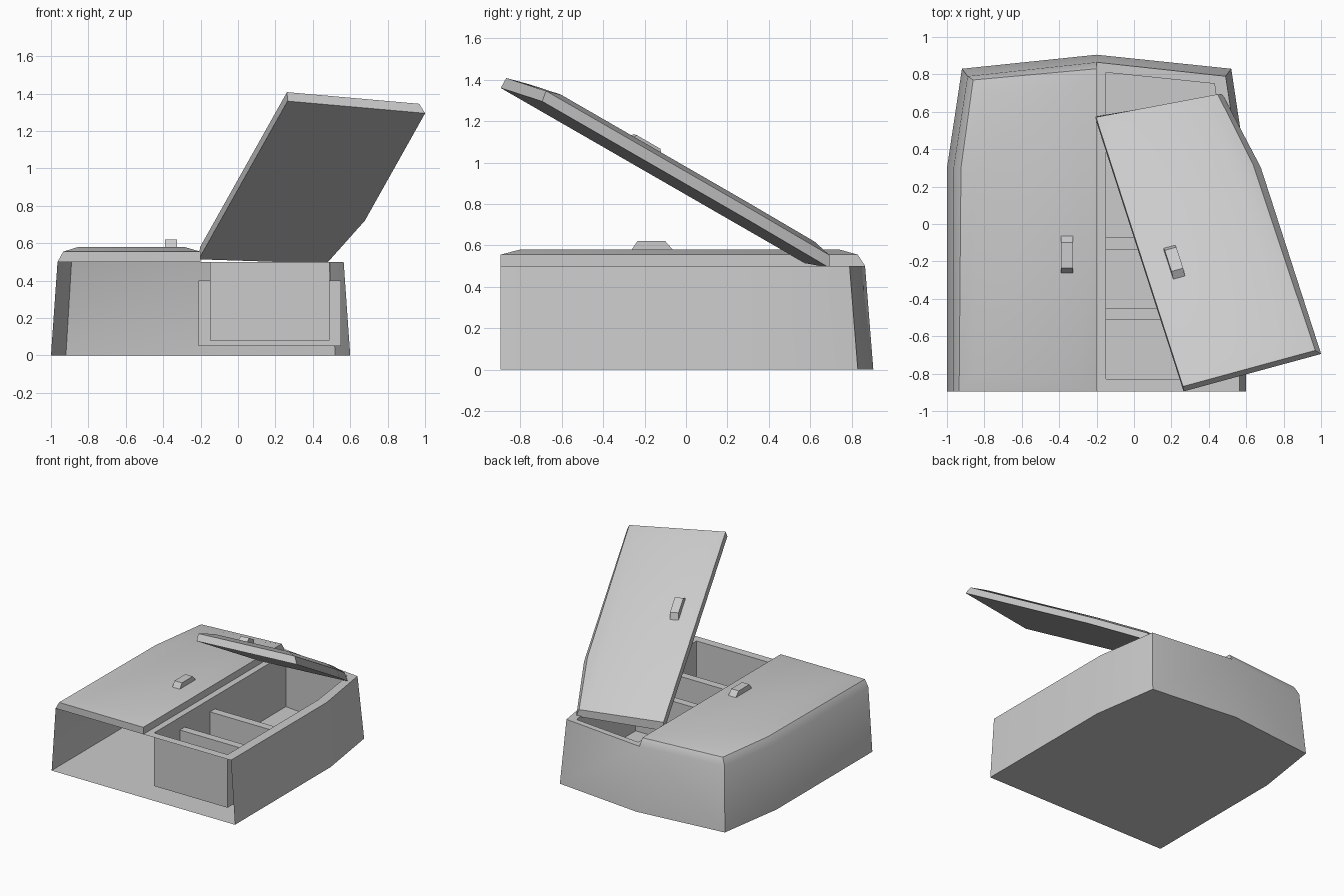
import bpy, bmesh
from math import radians
from mathutils import Vector, Matrix

cube = bpy.data.objects.get("Cube")
if cube:
    bpy.data.objects.remove(cube)

grey = bpy.data.materials.new("plain_grey")
grey.use_nodes = True
colour = (0.6, 0.6, 0.6, 1)
grey.diffuse_color = colour
grey.node_tree.nodes["Principled BSDF"].inputs["Base Color"].default_value = colour

CENTRE, FRONT, RIM = -0.2, -0.895, 0.5   # seam between halves, front plane, wall top


def left(p):
    return Vector((CENTRE - p[0], p[1], p[2]))


def right(p):
    return Vector((CENTRE + p[0], p[1], p[2]))


# Pose of the opened lid: its front seam corner is the pivot
x_axis = Vector((0.962, 0.262, -0.085)).normalized()
z_axis = x_axis.cross(Vector((-0.263, 0.836, -0.481))).normalized()
y_axis = z_axis.cross(x_axis)
pose = Matrix((x_axis, y_axis, z_axis)).transposed()


def opened(p):
    return Vector((0.265, FRONT, 1.36)) + pose @ Vector((p[0], p[1] - FRONT, p[2] - RIM))


def loft(bm, rings, place, closed=True, bottom=False, top=False):
    """Skin a stack of (height, outline) rings."""
    rows = [[bm.verts.new(place((x, y, z))) for x, y in pts] for z, pts in rings]
    for low, high in zip(rows, rows[1:]):
        n = len(low)
        for i in range(n if closed else n - 1):
            j = (i + 1) % n
            bm.faces.new((low[i], low[j], high[j], high[i]))
    if bottom:
        bm.faces.new(rows[0])
    if top:
        bm.faces.new(rows[-1])


def finish(name, bm):
    bmesh.ops.remove_doubles(bm, verts=bm.verts, dist=0.0005)
    bmesh.ops.recalc_face_normals(bm, faces=bm.faces)
    mesh = bpy.data.meshes.new(name)
    bm.to_mesh(mesh)
    bm.free()
    mesh.materials.append(grey)
    obj = bpy.data.objects.new(name, mesh)
    bpy.context.collection.objects.link(obj)
    bpy.ops.object.select_all(action='DESELECT')
    obj.select_set(True)
    bpy.context.view_layer.objects.active = obj
    bpy.ops.object.shade_smooth_by_angle(angle=radians(30))


def part(name, rings, place, **options):
    bm = bmesh.new()
    loft(bm, rings, place, **options)
    finish(name, bm)


# Half outlines, as distance from the seam and depth
base = [(0.8, FRONT), (0.8, 0.3), (0.72, 0.83), (0, 0.905)]
wall_top = [(0.765, FRONT), (0.765, 0.3), (0.69, 0.79), (0, 0.865)]
lid_edge = [(0, FRONT), (0.735, FRONT), (0.725, 0.3), (0.66, 0.77), (0, 0.83)]
lid_crown = [(0.085, -0.8), (0.655, -0.8), (0.645, 0.28), (0.59, 0.69), (0.085, 0.74)]
rim = [(0, FRONT)] + wall_top
lid = [(RIM, rim), (0.555, lid_edge), (0.58, lid_crown)]

# Open-fronted shell with its floor and the closed lid
shell = bmesh.new()
for side in (left, right):
    loft(shell, [(0, base), (RIM, wall_top)], side, closed=False)
    shell.faces.new([shell.verts.new(side((x, y, 0))) for x, y in [(0, FRONT)] + base])
loft(shell, lid, left, top=True)
finish("shell", shell)

# Raised lid
part("open_lid", lid, opened, bottom=True, top=True)

# Handles on both lids
for name, place in (("closed_lid_handle", left), ("open_lid_handle", opened)):
    rings = []
    for z, front, back in ((0.575, -0.265, -0.06), (0.62, -0.235, -0.1)):
        rings.append((z, [(0.125, front), (0.19, front), (0.19, back), (0.125, back)]))
    part(name, rings, place, bottom=True, top=True)

# Tray hung from a flat rim
well = [(0.05, -0.83), (0.69, -0.83), (0.69, 0.3), (0.63, 0.75), (0.05, 0.81)]
part("tray", [(RIM, rim), (RIM, well), (0.08, well)], right, top=True)

# Tray dividers
for i, y in enumerate((-0.51, -0.135)):
    slab = [(-0.01, y), (0.75, y), (0.75, y + 0.062), (-0.01, y + 0.062)]
    part(f"divider_{i + 1}", [(0.05, slab), (0.4, slab)], right, bottom=True, top=True)
